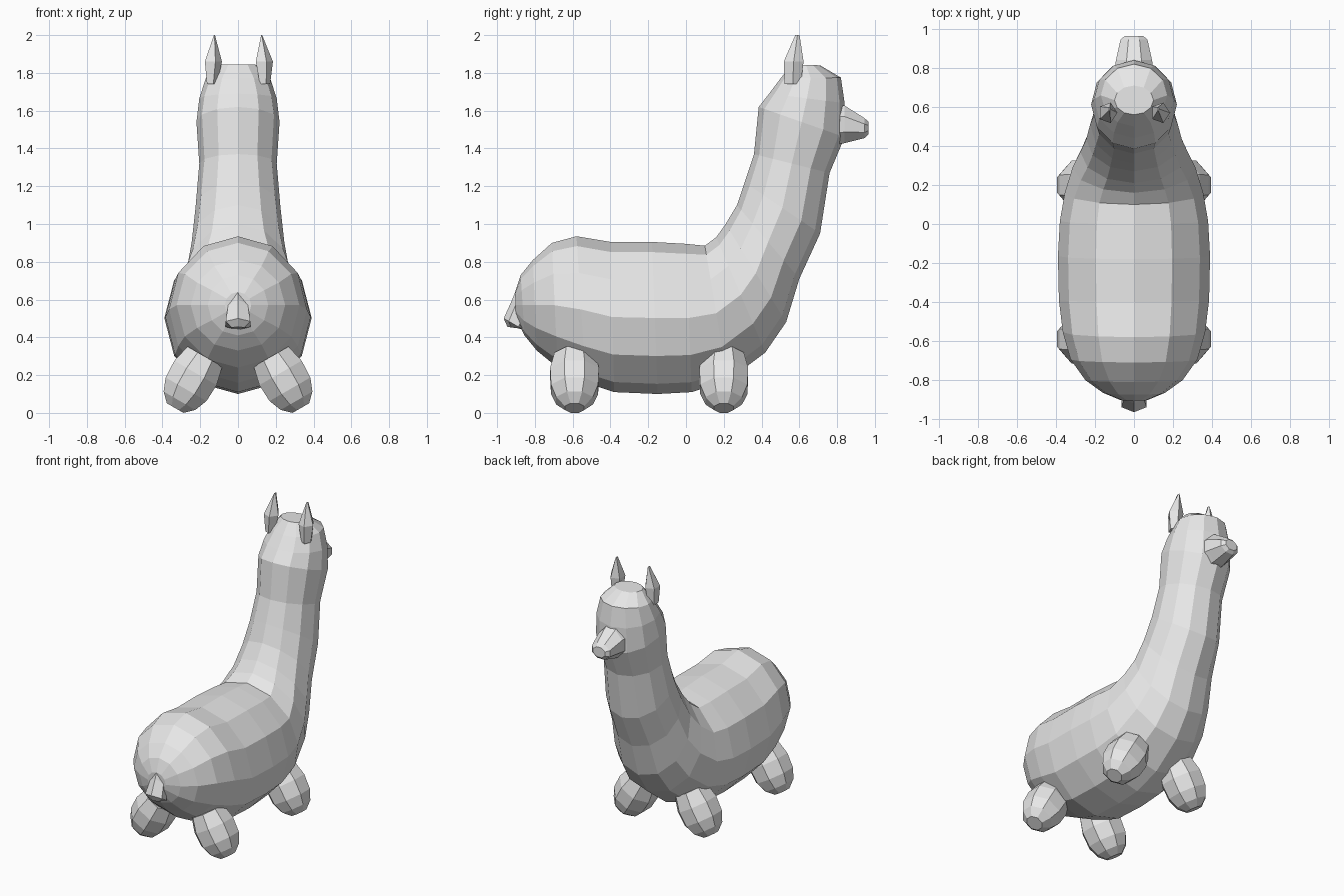
import bpy, bmesh, math
from mathutils import Vector

if "Cube" in bpy.data.objects:
    bpy.data.objects.remove(bpy.data.objects["Cube"])

grey = bpy.data.materials.new("wool grey")
grey.diffuse_color = (0.8, 0.8, 0.8, 1)
grey.use_nodes = True
grey.node_tree.nodes["Principled BSDF"].inputs["Base Color"].default_value = grey.diffuse_color


def loft(name, rings, sides, turn=0.0):
    """Skin rings given as (centre, half axis u, half axis v); ends are capped."""
    bm = bmesh.new()
    loops = []
    for c, u, v in rings:
        loops.append([bm.verts.new(c + u * math.cos(a) + v * math.sin(a))
                      for a in (turn + math.tau * i / sides for i in range(sides))])
    for p, q in zip(loops, loops[1:]):
        for i in range(sides):
            j = (i + 1) % sides
            bm.faces.new((p[i], p[j], q[j], q[i]))
    bm.faces.new(loops[0])
    bm.faces.new(loops[-1])
    bmesh.ops.remove_doubles(bm, verts=bm.verts, dist=0.0005)
    bmesh.ops.recalc_face_normals(bm, faces=bm.faces)
    me = bpy.data.meshes.new(name)
    bm.to_mesh(me)
    bm.free()
    me.materials.append(grey)
    ob = bpy.data.objects.new(name, me)
    bpy.context.collection.objects.link(ob)
    return ob


def spine(stations):
    """Stations (top y, top z, bottom y, bottom z, half width) to rings."""
    out = []
    for ty, tz, by, bz, w in stations:
        top, low = Vector((0, ty, tz)), Vector((0, by, bz))
        out.append(((top + low) / 2, Vector((w, 0, 0)), (top - low) / 2))
    return out


# body, neck and head in one skin from rump to crown
loft("body_neck_head", spine([
    (-0.905, 0.64, -0.90, 0.50, 0.07),
    (-0.875, 0.73, -0.855, 0.41, 0.16),
    (-0.81, 0.81, -0.79, 0.33, 0.25),
    (-0.71, 0.90, -0.68, 0.24, 0.325),
    (-0.58, 0.935, -0.53, 0.16, 0.365),
    (-0.40, 0.905, -0.38, 0.11, 0.385),
    (-0.18, 0.905, -0.15, 0.10, 0.39),
    (0.00, 0.895, 0.03, 0.11, 0.38),
    (0.10, 0.885, 0.22, 0.17, 0.355),
    (0.16, 0.93, 0.42, 0.32, 0.315),
    (0.21, 1.00, 0.53, 0.48, 0.275),
    (0.27, 1.10, 0.60, 0.71, 0.245),
    (0.31, 1.22, 0.71, 0.95, 0.225),
    (0.36, 1.37, 0.76, 1.27, 0.205),
    (0.385, 1.62, 0.84, 1.46, 0.22),
    (0.44, 1.69, 0.84, 1.64, 0.205),
    (0.50, 1.77, 0.82, 1.775, 0.17),
    (0.56, 1.845, 0.71, 1.84, 0.10),
]), 12)

# snout
loft("snout", spine([
    (0.78, 1.645, 0.78, 1.41, 0.11),
    (0.84, 1.635, 0.84, 1.42, 0.10),
    (0.945, 1.565, 0.945, 1.45, 0.075),
    (0.965, 1.545, 0.965, 1.47, 0.05),
]), 8, math.pi / 8)

# tail: a ridge on the rump ending in a blunt tip
loft("tail", spine([
    (-0.87, 0.73, -0.82, 0.70, 0.01),
    (-0.92, 0.60, -0.84, 0.50, 0.06),
    (-0.965, 0.50, -0.86, 0.44, 0.075),
    (-0.945, 0.455, -0.87, 0.445, 0.04),
]), 6, math.pi / 6)

for side, label in ((-1, "left"), (1, "right")):
    # splayed stubby legs
    tilt = math.radians(30)
    down = Vector((side * math.sin(tilt), 0, -math.cos(tilt)))
    across = Vector((math.cos(tilt), 0, side * math.sin(tilt)))
    for y, end in ((-0.59, "back"), (0.20, "front")):
        start = Vector((side * 0.175, y, 0.32))
        loft(f"{end}_{label}_leg",
             [(start + down * d, across * r, Vector((0, r, 0)))
              for d, r in ((0, 0.115), (0.10, 0.14), (0.20, 0.135),
                           (0.27, 0.105), (0.315, 0.055))], 8, math.pi / 8)

    # leaf shaped ears
    loft(f"{label}_ear",
         [(Vector((side * x, y, z)), Vector((rx, 0, 0)), Vector((0, ry, 0)))
          for x, y, z, rx, ry in ((0.14, 0.565, 1.74, 0.03, 0.045),
                                  (0.135, 0.57, 1.86, 0.05, 0.055),
                                  (0.125, 0.59, 2.0, 0.003, 0.012))], 5)

# rest the feet exactly on the ground
bpy.context.view_layer.update()
low = min(v.co.z for o in bpy.data.objects for v in o.data.vertices)
for o in bpy.data.objects:
    if o.name.endswith("_leg"):
        for v in o.data.vertices:
            v.co.z -= low
